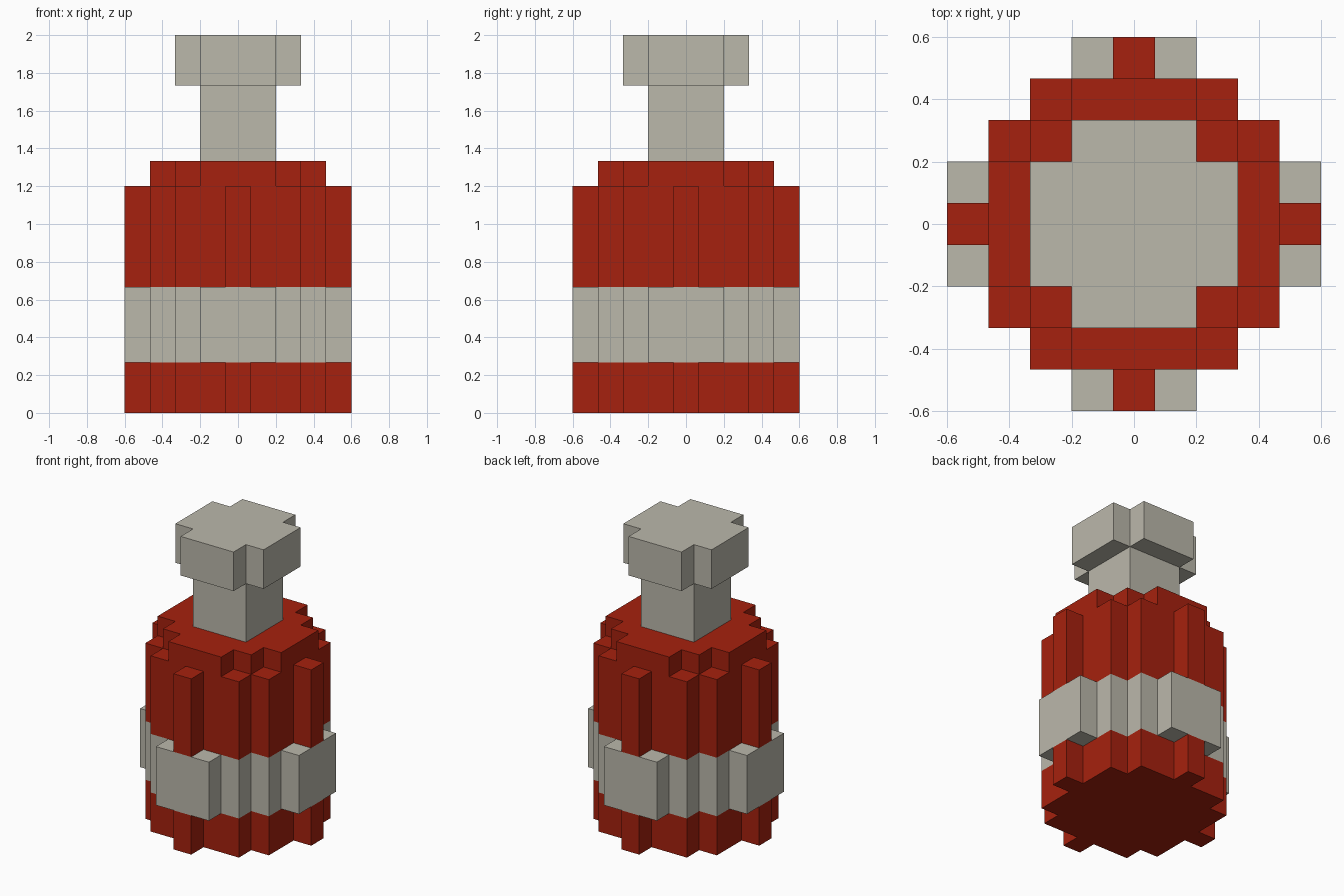
import bpy
import bmesh
from mathutils import Matrix

cube = bpy.data.objects.get("Cube")
if cube:
    bpy.data.objects.remove(cube, do_unlink=True)

UNIT = 2 / 15  # edge length of one block


def make_material(name, rgb):
    mat = bpy.data.materials.new(name)
    mat.use_nodes = True
    colour = (*rgb, 1)
    mat.diffuse_color = colour
    mat.node_tree.nodes["Principled BSDF"].inputs["Base Color"].default_value = colour
    return mat


def stepped_outline(half_widths):
    """Closed outline, in blocks, from the half width of each row outward."""
    quarter = []
    previous = None
    for row, half in enumerate(half_widths):
        if half == previous:
            quarter.pop()
        elif row:
            quarter.append((half, row - 0.5))
        quarter.append((half, row + 0.5))
        previous = half
    outline = []
    for _ in range(4):
        outline += quarter
        quarter = [(-y, x) for x, y in quarter]
    return outline


def add_prism(name, half_widths, bottom, top, mat, has_bottom=True, has_top=True):
    bm = bmesh.new()
    outline = stepped_outline(half_widths)
    low = [bm.verts.new((x, y, bottom)) for x, y in outline]
    high = [bm.verts.new((x, y, top)) for x, y in outline]
    for i in range(len(low)):
        j = (i + 1) % len(low)
        bm.faces.new((low[i], low[j], high[j], high[i]))
    if has_bottom:
        bm.faces.new(low[::-1])
    if has_top:
        bm.faces.new(high)
    bm.transform(Matrix.Scale(UNIT, 4))
    mesh = bpy.data.meshes.new(name)
    bm.to_mesh(mesh)
    bm.free()
    mesh.materials.append(mat)
    obj = bpy.data.objects.new(name, mesh)
    bpy.context.collection.objects.link(obj)
    return obj


red = make_material("bottle red", (0.381, 0.0152, 0.0044))
grey = make_material("warm grey", (0.497, 0.479, 0.407))

# Bottle body with a wider label band between the two red sections
body = [4.5, 3.5, 3.5, 2.5, 0.5]
band = [4.5, 4.5, 3.5, 2.5, 1.5]
add_prism("lower_body", body, 0, 2, red, has_top=False)
add_prism("label_band", band, 2, 5, grey)
add_prism("upper_body", body, 5, 9, red, has_bottom=False)

# Shoulder, neck and stopper
add_prism("shoulder", [3.5, 3.5, 2.5, 1.5], 9, 10, red, has_bottom=False)
add_prism("neck", [1.5, 1.5], 10, 13, grey, has_bottom=False, has_top=False)
add_prism("stopper", [2.5, 2.5, 1.5], 13, 15, grey)
